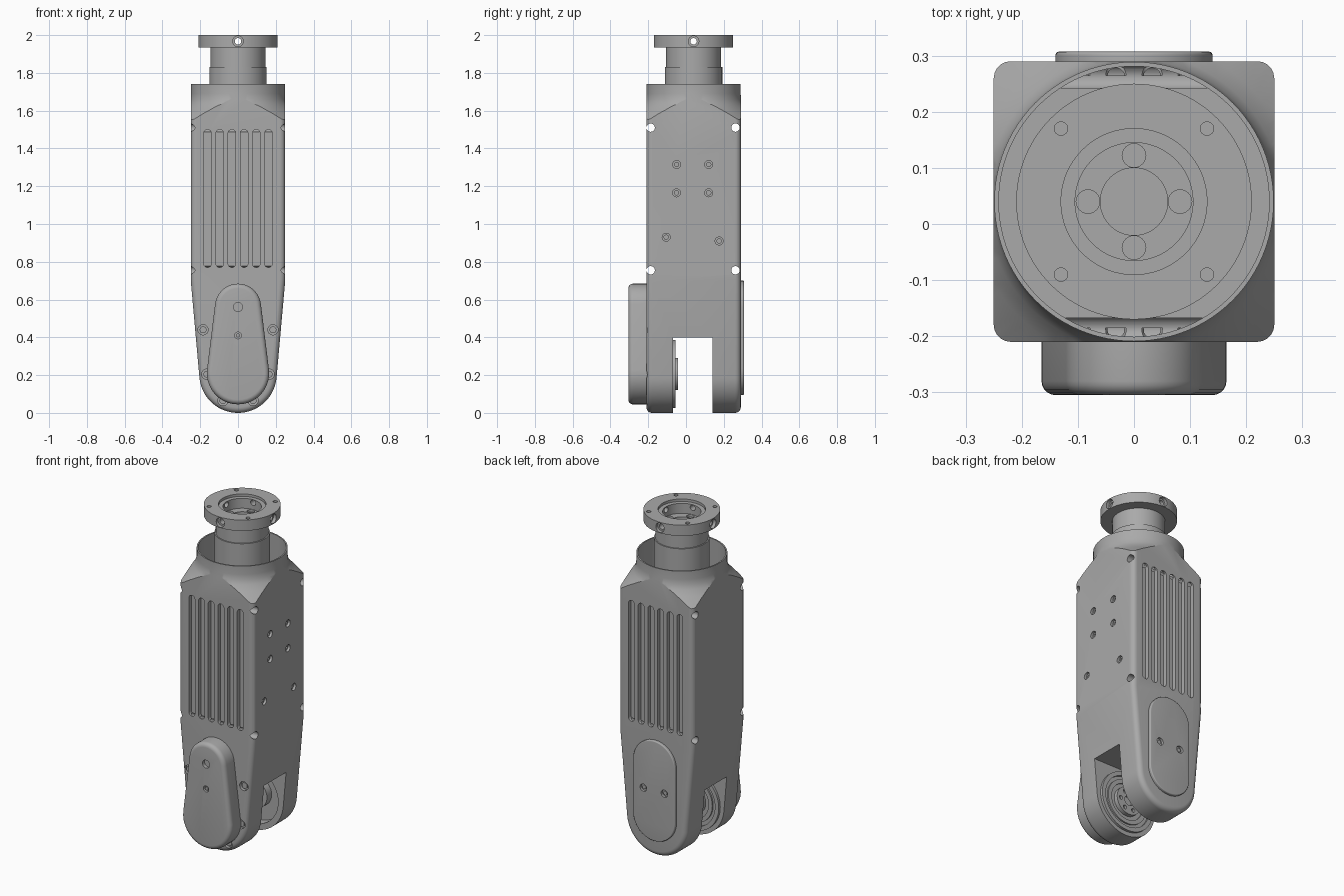
import bpy, bmesh
from math import sin, cos, asin, pi, radians
from mathutils import Vector, Matrix

cube = bpy.data.objects.get("Cube")
if cube:
    bpy.data.objects.remove(cube, do_unlink=True)

grey = bpy.data.materials.new("machined grey")
grey.use_nodes = True
grey.diffuse_color = (0.4, 0.4, 0.4, 1)
grey.node_tree.nodes["Principled BSDF"].inputs["Base Color"].default_value = grey.diffuse_color

AXIS_Y = 0.04          # the column axis sits slightly behind the centre
FRONT, BACK, SIDE = -0.21, 0.29, 0.25
X, Y, Z = Vector((1, 0, 0)), Vector((0, 1, 0)), Vector((0, 0, 1))


def make(name, bm):
    bmesh.ops.recalc_face_normals(bm, faces=bm.faces)
    mesh = bpy.data.meshes.new(name)
    bm.to_mesh(mesh)
    bm.free()
    mesh.materials.append(grey)
    obj = bpy.data.objects.new(name, mesh)
    bpy.context.collection.objects.link(obj)
    return obj


def prism(name, outline, y0, y1, bevel=0, rounded=()):
    """Extrude an x-z outline along y, rounding the rims at the listed y values."""
    bm = bmesh.new()
    face = bm.faces.new([bm.verts.new((x, y0, z)) for x, z in outline])
    new = bmesh.ops.extrude_face_region(bm, geom=[face])["geom"]
    bmesh.ops.translate(bm, vec=(0, y1 - y0, 0),
                        verts=[g for g in new if isinstance(g, bmesh.types.BMVert)])
    rims = [e for e in bm.edges
            if any(all(abs(v.co.y - y) < 1e-5 for v in e.verts) for y in rounded)]
    if rims:
        bmesh.ops.bevel(bm, geom=rims, offset=bevel, segments=5, profile=0.5, affect='EDGES')
    return make(name, bm)


def lathe(name, profile, steps=96):
    bm = bmesh.new()
    verts = [bm.verts.new((r, AXIS_Y, z)) for r, z in profile]
    edges = [bm.edges.new(pair) for pair in zip(verts, verts[1:])]
    bmesh.ops.spin(bm, geom=verts + edges, cent=(0, AXIS_Y, 0), axis=Z,
                   angle=2 * pi, steps=steps)
    bmesh.ops.remove_doubles(bm, verts=bm.verts, dist=1e-5)
    return make(name, bm)


def disc(name, start, direction, radius, depth, segments=32):
    bm = bmesh.new()
    spot = Matrix.Translation(Vector(start) + direction * depth / 2)
    bmesh.ops.create_cone(bm, cap_ends=True, segments=segments, radius1=radius, radius2=radius,
                          depth=depth, matrix=spot @ direction.to_track_quat('Z', 'Y').to_matrix().to_4x4())
    return make(name, bm)


def box(name, low, high):
    bm = bmesh.new()
    low, high = Vector(low), Vector(high)
    bmesh.ops.create_cube(bm, matrix=Matrix.Translation((low + high) / 2)
                          @ Matrix.Diagonal((*(high - low), 1)))
    return make(name, bm)


def combine(target, tool, operation='DIFFERENCE'):
    mod = target.modifiers.new("cut", 'BOOLEAN')
    mod.object, mod.operation, mod.solver = tool, operation, 'EXACT'
    graph = bpy.context.evaluated_depsgraph_get()
    mesh = bpy.data.meshes.new_from_object(target.evaluated_get(graph))
    target.modifiers.clear()
    target.data = mesh
    bpy.data.objects.remove(tool, do_unlink=True)


def bore(target, start, direction, radius, depth, segments=24):
    start = Vector(start) - direction * 0.01
    combine(target, disc("cutter", start, direction, radius, depth + 0.01, segments))


def screw_hole(target, start, direction, radius):
    bore(target, start, direction, radius, 0.015)
    bore(target, start, direction, radius * 0.55, 0.04)


def arc(radius, z, a0, a1, steps=24, x=0):
    return [(x + radius * cos(a0 + (a1 - a0) * i / steps),
             z + radius * sin(a0 + (a1 - a0) * i / steps)) for i in range(steps + 1)]


def capsule(low_r, low_z, top_r, top_z, x=0, steps=20):
    """Outline wrapped round a lower and an upper circle."""
    a = asin((low_r - top_r) / (top_z - low_z))
    return arc(top_r, top_z, a, pi - a, steps, x) + arc(low_r, low_z, pi - a, 2 * pi + a, steps, x)


# Housing: tapered slab with a round foot, trimmed to a round collar on top
outline = [(-SIDE, 1.8), (-SIDE, 0.7)] + arc(0.205, 0.205, radians(185), radians(355), 40) \
    + [(SIDE, 0.7), (SIDE, 1.8)]
housing = prism("housing", outline, FRONT, BACK, 0.03, (FRONT, BACK))
collar = lathe("collar", [(0, -0.2), (0.5, -0.2), (0.5, 1.41), (0.36, 1.535), (0.29, 1.605),
                          (0.265, 1.635), (0.253, 1.66), (0.249, 1.69), (0.249, 1.74), (0, 1.74)])
combine(housing, collar, 'INTERSECT')
bore(housing, (0, AXIS_Y, 1.75), -Z, 0.241, 0.23, 96)

# Fork gap between the two prongs, with a round pocket in the rear one
combine(housing, box("gap", (-0.5, -0.07, -0.1), (0.5, 0.14, 0.4)))
bore(housing, (0, 0.14, 0.205), Y, 0.17, 0.06, 64)

# Cooling slots on front and back
for i in range(6):
    slot = capsule(0.02, 0.79, 0.02, 1.48, (i - 2.5) * 0.0645, 8)
    for y in (FRONT, BACK):
        combine(housing, prism("slot", slot, y - 0.025, y + 0.025))

# Corner holes right across, and mounting holes in one side
for z in (0.755, 1.51):
    for y in (-0.187, 0.262):
        bore(housing, (-0.3, y, z), X, 0.022, 0.6)
for y, z in ((-0.05, 1.315), (0.12, 1.315), (-0.05, 1.165), (0.12, 1.165),
             (-0.105, 0.93), (0.175, 0.91)):
    screw_hole(housing, (SIDE, y, z), -X, 0.021)

# Screws round the front prong
for side in (-1, 1):
    for x, z in ((0.185, 0.44), (0.165, 0.205), (0.08, 0.065)):
        bore(housing, (side * x, FRONT, z), Y, 0.027, 0.02)
        disc("prong_screw", (side * x, FRONT + 0.008, z), Y, 0.018, 0.02)

# Front cover
cover = prism("front_cover", capsule(0.165, 0.21, 0.122, 0.562), -0.305, FRONT + 0.005,
              0.025, (-0.305,))
bore(cover, (0, -0.305, 0.56), Y, 0.024, 0.02)
bore(cover, (0, -0.305, 0.41), Y, 0.018, 0.02)
disc("cover_screw", (0, -0.3, 0.41), Y, 0.01, 0.03)

# Back plate
plate = prism("back_plate", capsule(0.14, 0.235, 0.14, 0.56), BACK - 0.005, 0.307, 0.006, (0.307,))
for x in (-0.07, 0.07):
    screw_hole(plate, (x, 0.307, 0.4), -Y, 0.022)
    disc("plate_screw", (x, 0.299, 0.4), -Y, 0.012, 0.01)

# Joint hub inside the front prong: stepped rings and a bolt circle
hub = disc("joint_ring", (0, -0.075, 0.205), Y, 0.18, 0.02, 64)
bore(hub, (0, -0.055, 0.205), -Y, 0.155, 0.012, 64)
rotor = disc("joint_rotor", (0, -0.075, 0.205), Y, 0.135, 0.017, 64)
bore(rotor, (0, -0.058, 0.205), -Y, 0.11, 0.01, 64)
boss = disc("joint_boss", (0, -0.075, 0.205), Y, 0.085, 0.033, 48)
bore(boss, (0, -0.042, 0.205), -Y, 0.03, 0.02)
for i in range(6):
    x, z = 0.058 * cos(i * pi / 3), 0.205 + 0.058 * sin(i * pi / 3)
    bore(boss, (x, -0.042, z), -Y, 0.012, 0.015, 16)
rear_boss = disc("rear_bearing", (0, 0.21, 0.205), -Y, 0.085, 0.055, 48)
bore(rear_boss, (0, 0.155, 0.205), Y, 0.05, 0.03)

# Neck and output flange
flange = lathe("output_flange", [
    (0, 1.45), (0.152, 1.45), (0.152, 1.83), (0.145, 1.83), (0.145, 1.935), (0.21, 1.935),
    (0.21, 2.0), (0.13, 2.0), (0.13, 1.985), (0.105, 1.985), (0.105, 1.925),
    (0.06, 1.925), (0.06, 1.86), (0, 1.86)])
for i in range(4):
    out = Vector((cos(i * pi / 2), sin(i * pi / 2), 0))
    centre = Vector((0, AXIS_Y, 0))
    bore(flange, centre + out * 0.21 + Z * 1.967, -out, 0.028, 0.02)
    bore(flange, centre + out * 0.21 + Z * 1.967, -out, 0.017, 0.13)
    bore(flange, centre + out * 0.082 + Z * 1.925, -Z, 0.021, 0.015)
    diagonal = Matrix.Rotation(pi / 4, 3, 'Z') @ out
    bore(flange, centre + diagonal * 0.184 + Z * 2, -Z, 0.012, 0.04)

# Smooth shading with crisp edges
bpy.ops.object.select_all(action='DESELECT')
for obj in bpy.context.scene.objects:
    if obj.type == 'MESH':
        obj.select_set(True)
        bpy.context.view_layer.objects.active = obj
bpy.ops.object.shade_smooth_by_angle(angle=radians(30))
